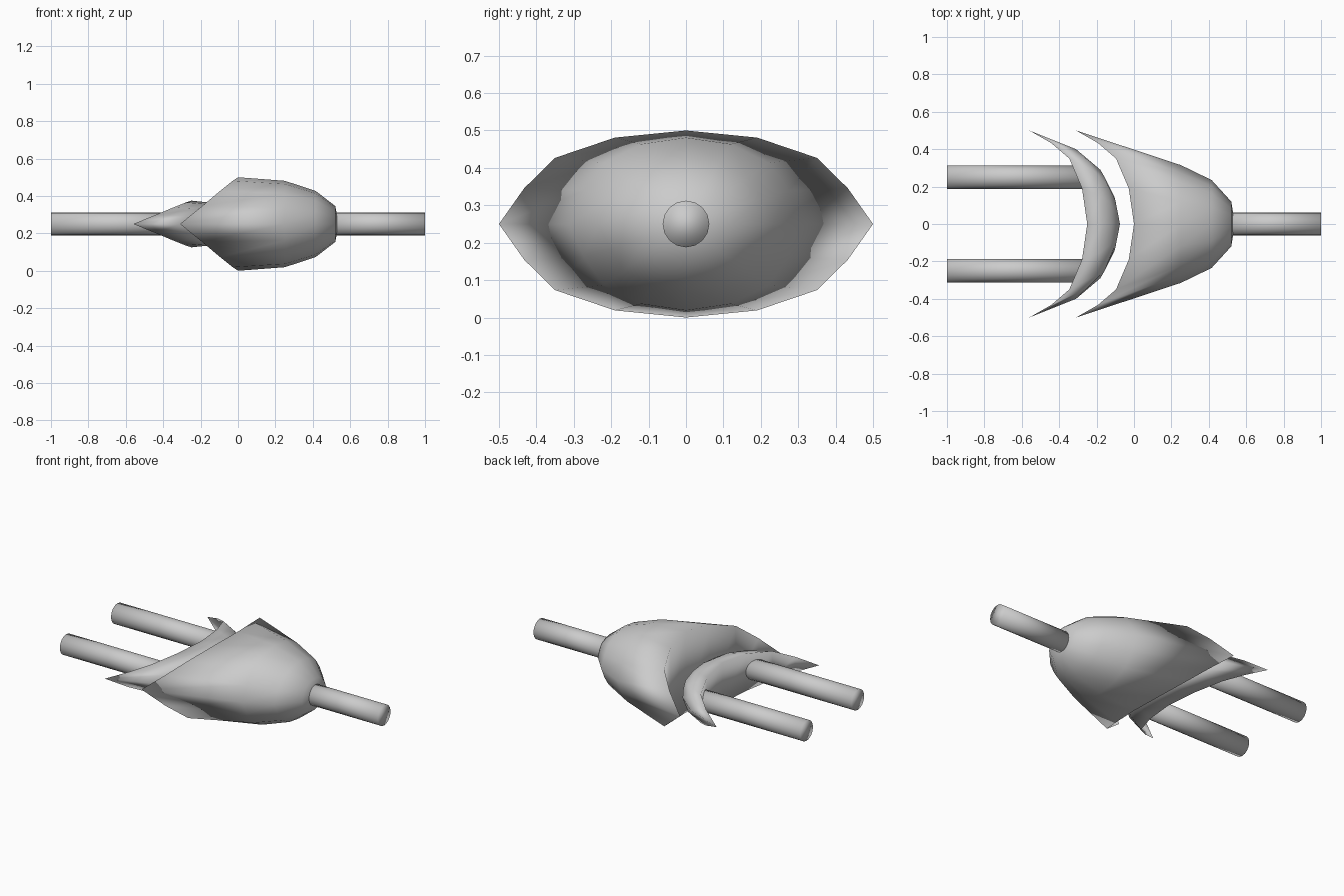
import bpy, bmesh, math
from mathutils import Matrix

if "Cube" in bpy.data.objects:
    bpy.data.objects.remove(bpy.data.objects["Cube"])

ZC = 0.25
# quarter profile of a ring, from top centre to side tip
YF = [0, 0.38, 0.70, 0.865, 1]
ZF = [math.cos(math.radians(22.5 * k)) for k in range(4)] + [0]
XF = [0, 0.09, 0.31, 0.62, 1]


def finish(bm, name):
    bmesh.ops.recalc_face_normals(bm, faces=bm.faces)
    for f in bm.faces:
        f.smooth = True
    me = bpy.data.meshes.new(name)
    bm.to_mesh(me)
    bm.free()
    ob = bpy.data.objects.new(name, me)
    bpy.context.collection.objects.link(ob)
    return ob


def shield(name, rings, nose_x):
    """Loft of 16-point rings (top x, side x, half width, half height) to a nose,
    closed at the back by a vertical curved wall."""
    bm = bmesh.new()
    loops = []
    for xt, xs, w, h in rings:
        loop = []
        for j in range(16):
            q, r = divmod(j, 4)
            k = r if q % 2 == 0 else 4 - r
            sy = 1 if j < 8 else -1
            sz = 1 if q in (0, 3) else -1
            loop.append(bm.verts.new((xt + (xs - xt) * XF[k],
                                      sy * w * YF[k], ZC + sz * h * ZF[k])))
        loops.append(loop)
    for a, b in zip(loops, loops[1:]):
        for j in range(16):
            n = (j + 1) % 16
            bm.faces.new((a[j], a[n], b[n], b[j]))
    nose = bm.verts.new((nose_x, 0, ZC))
    last = loops[-1]
    for j in range(16):
        bm.faces.new((last[j], last[(j + 1) % 16], nose))
    # back wall: strips joining upper rim to lower rim
    rim = loops[0]
    for j in range(-4, 4):
        quad = [rim[j], rim[j + 1], rim[(8 - j - 1) % 16], rim[(8 - j) % 16]]
        bm.faces.new(list(dict.fromkeys(quad)))
    return finish(bm, name)


def rod(name, x0, x1, y):
    bm = bmesh.new()
    mat = Matrix.Translation(((x0 + x1) / 2, y, ZC)) @ Matrix.Rotation(math.pi / 2, 4, 'Y')
    bmesh.ops.create_cone(bm, cap_ends=True, segments=16, radius1=0.0625,
                          radius2=0.0625, depth=x1 - x0, matrix=mat)
    return finish(bm, name)


# main body
shield("main_body", [(0, -0.31, 0.5, 0.25), (0.25, 0.25, 0.315, 0.231),
                     (0.415, 0.415, 0.235, 0.177), (0.52, 0.52, 0.12, 0.096)], 0.54)
# thin curved plate behind the body
shield("rear_crescent", [(-0.25, -0.56, 0.5, 0.125), (-0.165, -0.31, 0.40, 0.116),
                         (-0.12, -0.18, 0.29, 0.089), (-0.09, -0.105, 0.145, 0.048)], -0.075)
# connecting rods
rod("output_rod", 0.5, 1, 0)
for side, label in ((1, "back"), (-1, "front")):
    rod("input_rod_" + label, -1, -0.25, 0.25 * side)
